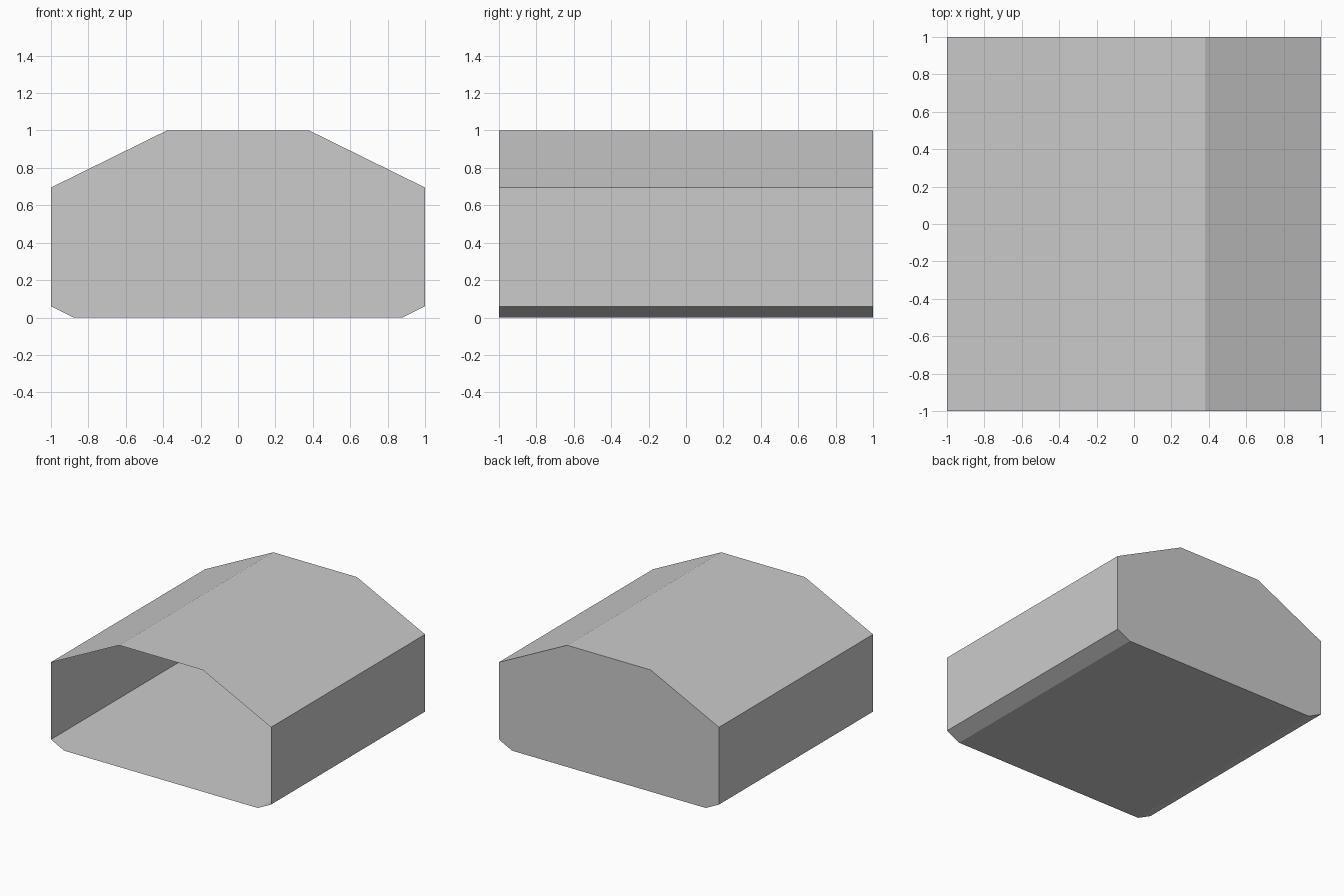
import bpy
import bmesh

if "Cube" in bpy.data.objects:
    bpy.data.objects.remove(bpy.data.objects["Cube"])

# Flat grey for the whole shell
grey = bpy.data.materials.new("plain grey")
grey.diffuse_color = (0.6, 0.6, 0.6, 1)
grey.use_nodes = True
grey.node_tree.nodes["Principled BSDF"].inputs["Base Color"].default_value = grey.diffuse_color

# Right half of the cross-section, mirrored to the left
half = [(0.88, 0.0), (1.0, 0.06), (1.0, 0.695), (0.38, 1.0)]
profile = half + [(-x, z) for x, z in reversed(half)]

bm = bmesh.new()
front = [bm.verts.new((x, -1, z)) for x, z in profile]
back = [bm.verts.new((x, 1, z)) for x, z in profile]

# Thin walls, floor and roof around the open front
n = len(profile)
for i in range(n):
    j = (i + 1) % n
    bm.faces.new((front[i], front[j], back[j], back[i]))

# Closed back wall
bm.faces.new(list(reversed(back)))
bm.normal_update()

mesh = bpy.data.meshes.new("tunnel_shell")
bm.to_mesh(mesh)
bm.free()
mesh.materials.append(grey)
shell = bpy.data.objects.new("tunnel_shell", mesh)
bpy.context.collection.objects.link(shell)
